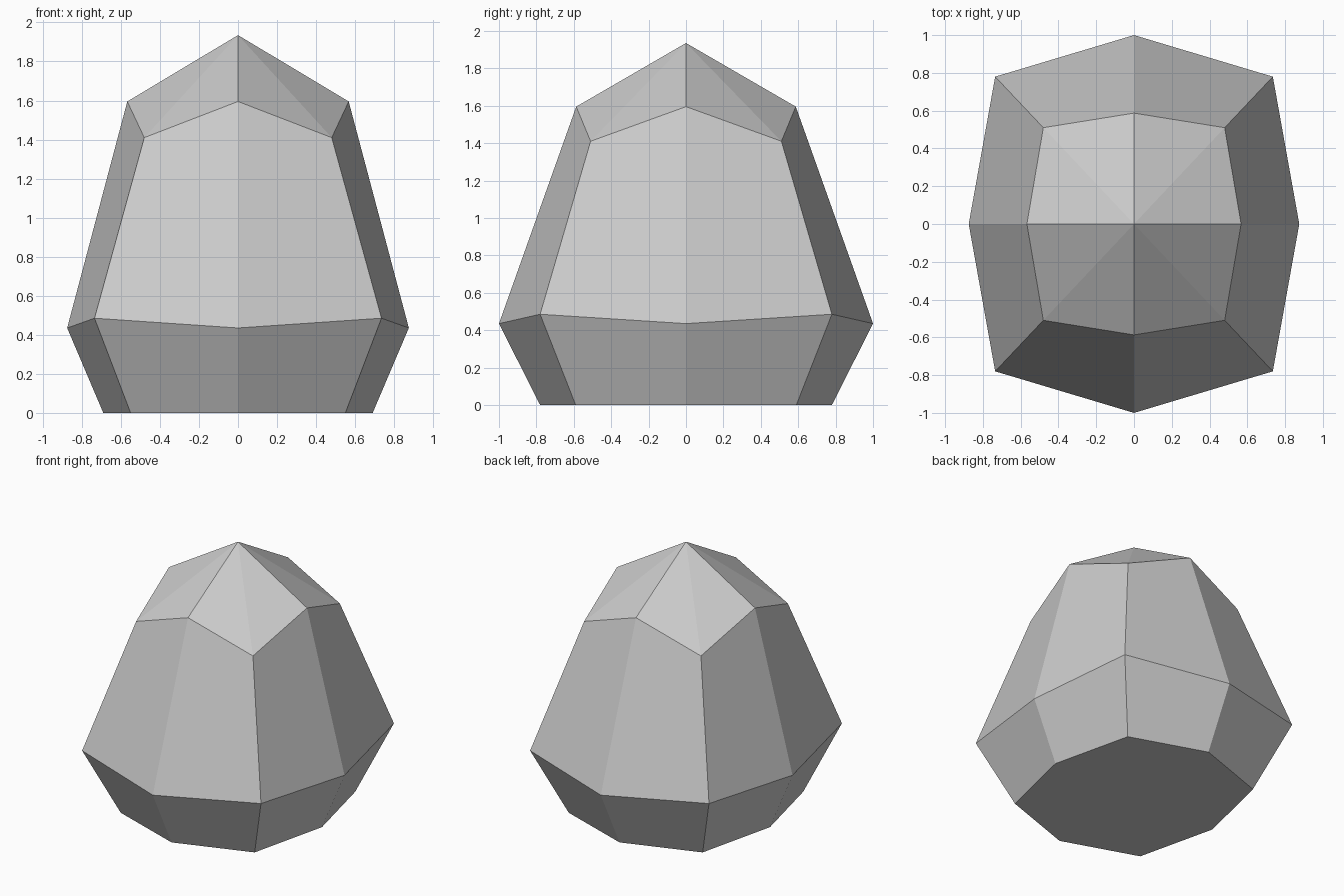
import bpy
import bmesh

cube = bpy.data.objects.get("Cube")
if cube:
    bpy.data.objects.remove(cube, do_unlink=True)

# Single stone colour
stone = bpy.data.materials.new("stone_grey")
stone.use_nodes = True
grey = (0.6, 0.6, 0.6, 1)
stone.diffuse_color = grey
stone.node_tree.nodes["Principled BSDF"].inputs["Base Color"].default_value = grey

bm = bmesh.new()


def ring(ax, ay, axis_z, cx, cy, corner_z):
    """Eight-sided ring with separate heights for mid-side and corner points."""
    points = []
    for sx, sy in ((1, 0), (1, 1), (0, 1), (-1, 1), (-1, 0), (-1, -1), (0, -1), (1, -1)):
        if sx and sy:
            points.append((sx * cx, sy * cy, corner_z))
        else:
            points.append((sx * ax, sy * ay, axis_z))
    return [bm.verts.new(p) for p in points]


# Base, widest girdle and shoulder of the stone
base = ring(0.69, 0.78, 0, 0.55, 0.59, 0)
girdle = ring(0.875, 1.0, 0.435, 0.735, 0.78, 0.485)
shoulder = ring(0.567, 0.587, 1.595, 0.48, 0.51, 1.41)
apex = bm.verts.new((0, 0, 1.935))

bm.faces.new(base[::-1])
for i in range(8):
    j = (i + 1) % 8
    for low, high in ((base, girdle), (girdle, shoulder)):
        bm.faces.new((low[i], low[j], high[j], high[i]))
    bm.faces.new((shoulder[i], shoulder[j], apex))

bmesh.ops.recalc_face_normals(bm, faces=bm.faces)
mesh = bpy.data.meshes.new("faceted_stone")
bm.to_mesh(mesh)
bm.free()
mesh.materials.append(stone)
bpy.context.collection.objects.link(bpy.data.objects.new("faceted_stone", mesh))
